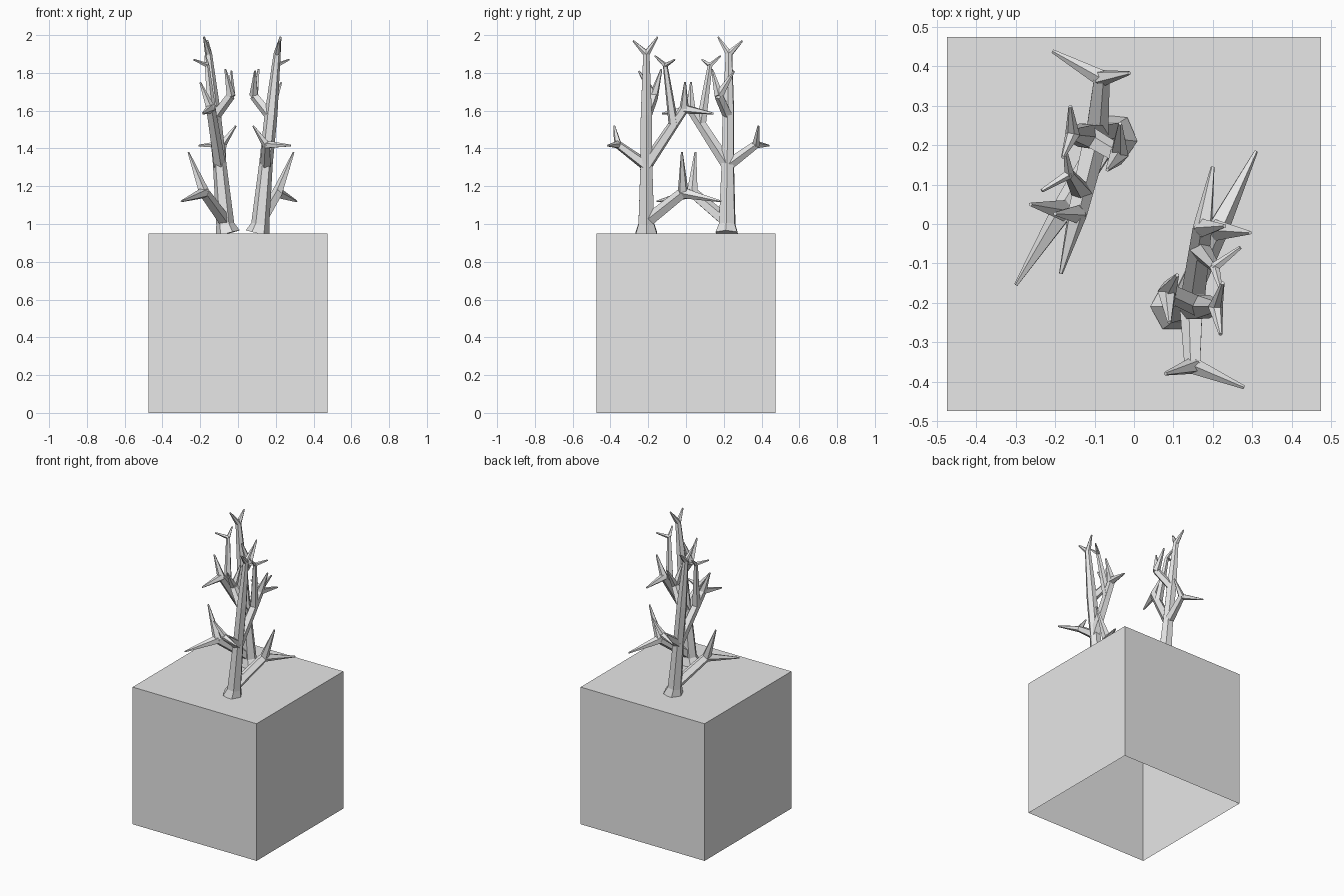
import bpy, bmesh, math
from mathutils import Vector

cube = bpy.data.objects.get("Cube")
if cube:
    bpy.data.objects.remove(cube)


def make_material(name, rgb):
    mat = bpy.data.materials.new(name)
    mat.use_nodes = True
    mat.diffuse_color = (*rgb, 1)
    mat.node_tree.nodes["Principled BSDF"].inputs["Base Color"].default_value = (*rgb, 1)
    return mat


def make_object(name, bm, mat):
    bmesh.ops.recalc_face_normals(bm, faces=bm.faces)
    mesh = bpy.data.meshes.new(name)
    bm.to_mesh(mesh)
    bm.free()
    mesh.materials.append(mat)
    obj = bpy.data.objects.new(name, mesh)
    bpy.context.collection.objects.link(obj)
    return obj


def add_limb(bm, path, sides):
    """Tapered faceted tube through (x, y, z, radius) points."""
    pts = [Vector(p[:3]) for p in path]
    rings = []
    for i, p in enumerate(pts):
        axis = (pts[min(i + 1, len(pts) - 1)] - pts[max(i - 1, 0)]).normalized()
        side = axis.cross(Vector((0, 1, 0))).normalized()
        up = axis.cross(side)
        turns = [math.tau * k / sides for k in range(sides)]
        rings.append([bm.verts.new(p + path[i][3] * (side * math.cos(a) + up * math.sin(a)))
                      for a in turns])
    for low, high in zip(rings, rings[1:]):
        for k in range(sides):
            n = (k + 1) % sides
            bm.faces.new((low[k], low[n], high[n], high[k]))
    bm.faces.new(rings[0])
    bm.faces.new(rings[-1])


def add_fork(bm, path, tips, sides=5):
    """Limb whose last point splits into pointed twigs."""
    add_limb(bm, path, sides)
    x, y, z, r = path[-1]
    for tip in tips:
        add_limb(bm, [(x, y, z, r), (*tip, 0.005)], sides)


grey = make_material("plain grey", (0.8, 0.8, 0.8))

# Ground block, open underneath
SIZE = 0.95
bm = bmesh.new()
bmesh.ops.create_cube(bm, size=SIZE)
bmesh.ops.translate(bm, verts=bm.verts, vec=(0, 0, SIZE / 2))
bmesh.ops.delete(bm, geom=[f for f in bm.faces if f.normal.z < -0.5], context='FACES')
make_object("ground_block", bm, grey)

# Tree: trunk with forked crown
bm = bmesh.new()
add_fork(bm, [(0.105, -0.21, 0.95, 0.066), (0.118, -0.21, 1.0, 0.048),
              (0.148, -0.21, 1.32, 0.036), (0.175, -0.21, 1.58, 0.034),
              (0.207, -0.21, 1.9, 0.019)],
         [(0.225, -0.15, 1.99), (0.22, -0.28, 1.97)], 6)
# Low limb
add_fork(bm, [(0.118, -0.21, 1.01, 0.036), (0.21, -0.015, 1.165, 0.03)],
         [(0.295, -0.022, 1.38), (0.31, 0.185, 1.12)])
# Outer limb
add_fork(bm, [(0.148, -0.21, 1.31, 0.032), (0.15, -0.36, 1.42, 0.022)],
         [(0.08, -0.38, 1.52), (0.28, -0.415, 1.415)])
# High inner limb
add_fork(bm, [(0.148, -0.21, 1.31, 0.034), (0.175, -0.01, 1.61, 0.026)],
         [(0.23, -0.005, 1.75), (0.2, 0.145, 1.585)])
# Upright shoot on the high limb
add_fork(bm, [(0.168, -0.065, 1.52, 0.028), (0.205, -0.11, 1.84, 0.013)],
         [(0.27, -0.06, 1.87), (0.22, -0.165, 1.89)])
# Short limb under the crown
add_fork(bm, [(0.172, -0.21, 1.57, 0.028), (0.085, -0.17, 1.68, 0.025)],
         [(0.11, -0.13, 1.82), (0.09, -0.25, 1.81)])
tree = make_object("front_tree", bm, grey)

# Second tree, turned to face the first
twin = bpy.data.objects.new("back_tree", tree.data)
twin.rotation_euler.z = math.radians(174)
twin.location = (0.028, -0.003, 0)
bpy.context.collection.objects.link(twin)
